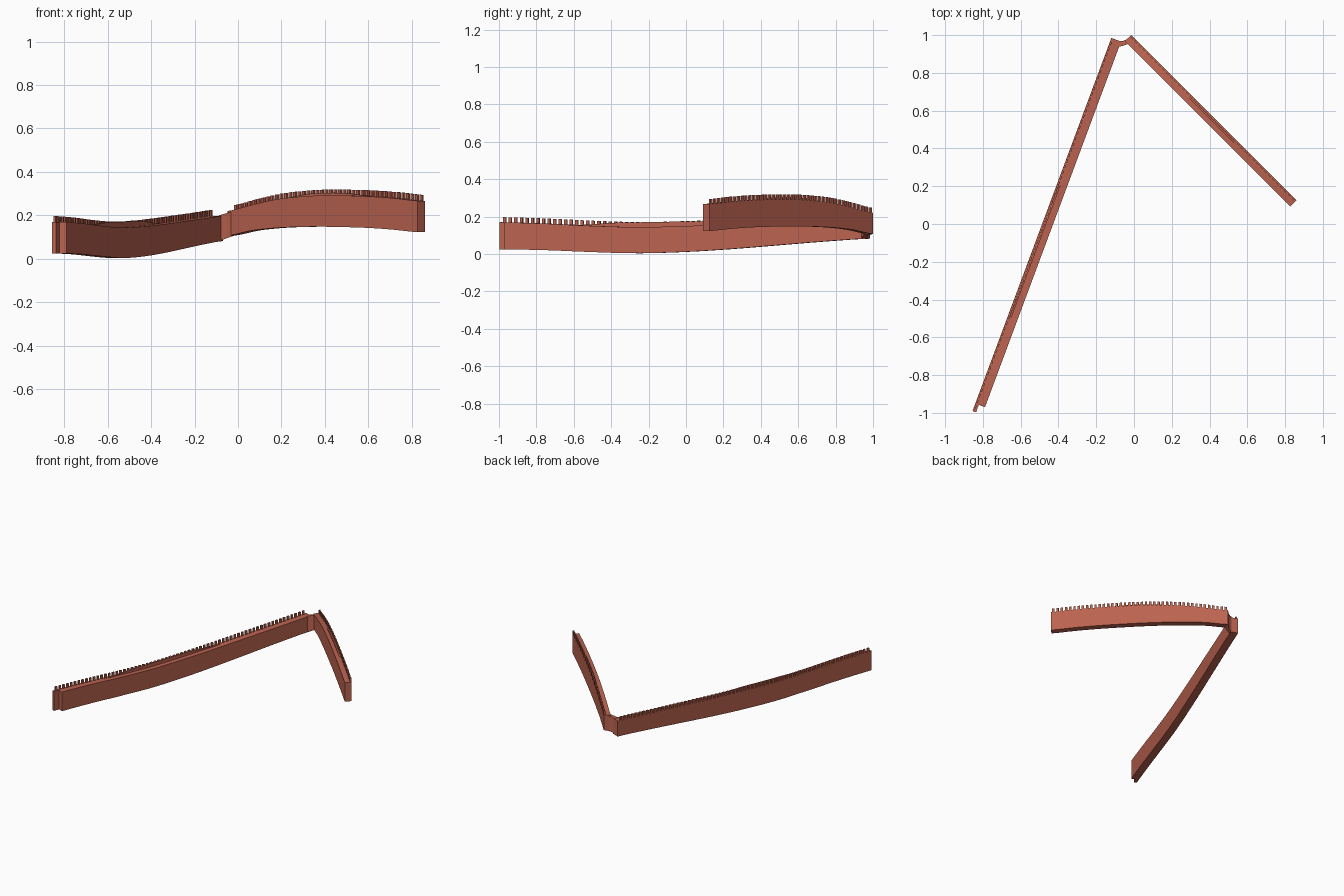
import bpy, bmesh, math
from mathutils import Vector

cube = bpy.data.objects.get("Cube")
if cube:
    bpy.data.objects.remove(cube, do_unlink=True)

# One flat brick colour
brick = bpy.data.materials.new("brick_red")
brick.use_nodes = True
colour = (0.50, 0.125, 0.08, 1)
brick.diffuse_color = colour
brick.node_tree.nodes["Principled BSDF"].inputs["Base Color"].default_value = colour


def sample(values, t):
    """Smooth curve through evenly spaced values."""
    n = len(values) - 1
    i = min(int(t * n), n - 1)
    f = t * n - i
    a, b, c, d = (values[min(max(i + k, 0), n)] for k in (-1, 0, 1, 2))
    return b + f * (c - a + f * (2 * a - 5 * b + 4 * c - d + f * (3 * (b - c) + d - a))) / 2


def loft(bm, stations):
    """Skin closed four-sided rings, given as outer, inner, bottom, top."""
    rings = []
    for outer, inner, low, high in stations:
        ring = [(outer, low), (inner, low), (inner, high), (outer, high)]
        rings.append([bm.verts.new((p[0], p[1], z)) for p, z in ring])
    for r, s in zip(rings, rings[1:]):
        for k in range(4):
            m = (k + 1) % 4
            bm.faces.new((r[k], r[m], s[m], s[k]))
    bm.faces.new(rings[0][::-1])
    bm.faces.new(rings[-1])


def finish(name, bm, smooth=True):
    bmesh.ops.recalc_face_normals(bm, faces=bm.faces)
    mesh = bpy.data.meshes.new(name)
    bm.to_mesh(mesh)
    bm.free()
    mesh.materials.append(brick)
    obj = bpy.data.objects.new(name, mesh)
    bpy.context.collection.objects.link(obj)
    if smooth:
        bpy.ops.object.select_all(action='DESELECT')
        obj.select_set(True)
        bpy.context.view_layer.objects.active = obj
        bpy.ops.object.shade_smooth_by_angle(angle=math.radians(30))
    return obj


def arm(name, start, end, side, width, split, setback, bottom, top, rise, centre, count):
    """A wall run: parapet strip, walkway strip, inner lip and merlons."""
    start, end = Vector(start), Vector(end)
    way = (end - start).normalized()
    across = Vector((way.y, -way.x)) * side

    def spot(t, offset):
        return start.lerp(end, t) + across * offset

    def strip(part, a, b, t0, t1, low, high, steps=32):
        bm = bmesh.new()
        ts = [t0 + (t1 - t0) * i / steps for i in range(steps + 1)]
        loft(bm, [(spot(t, a), spot(t, b), low(t), high(t)) for t in ts])
        finish(name + part, bm)

    def base(t):
        return sample(bottom, t)

    def deck(t):
        return sample(top, t)

    def lip(t):
        return deck(t) + rise * math.exp(-((t - centre) / 0.17) ** 4)

    strip("_outer_wall", 0, split, 0, 1, base, deck)
    strip("_walkway_wall", split, width, setback, 1, base, deck)
    # Raised lip behind the merlons, highest in mid-run
    strip("_lip", 0.011, split, centre - 0.24, centre + 0.24, deck, lip)

    # Row of merlons on the outer edge
    bm = bmesh.new()
    half = 0.008 / (end - start).length
    for i in range(count):
        t = 0.012 + 0.974 * i / (count - 1)
        loft(bm, [(spot(u, 0), spot(u, 0.011), deck(u) - 0.004, deck(u) + 0.027)
                  for u in (t - half, t + half)])
    finish(name + "_merlons", bm, False)


# Long run on the right, dipping in the middle
arm("long_wall", (-0.855, -0.99), (-0.12, 0.985), 1, 0.055, 0.02, 0.02,
    [.025, .021, .011, .004, .011, .026, .046, .066, .082],
    [.170, .163, .151, .144, .149, .159, .172, .185, .198],
    0.026, 0.43, 66)

# Short run on the left, arched
arm("short_wall", (-0.015, 1.0), (0.86, 0.125), 1, 0.047, 0.02, 0,
    [.107, .130, .142, .147, .148, .146, .142, .134, .123],
    [.220, .248, .273, .286, .292, .291, .287, .279, .267],
    0.012, 0.5, 42)

# Curved link joining the two runs
bm = bmesh.new()
loft(bm, [((-.088, .968), (-.085, .938), .084, .200),
          ((-.060, .968), (-.060, .943), .092, .208),
          ((-.040, .977), (-.038, .950), .100, .214),
          ((-.017, .998), (-.030, .953), .107, .220)])
finish("corner_link", bm)
